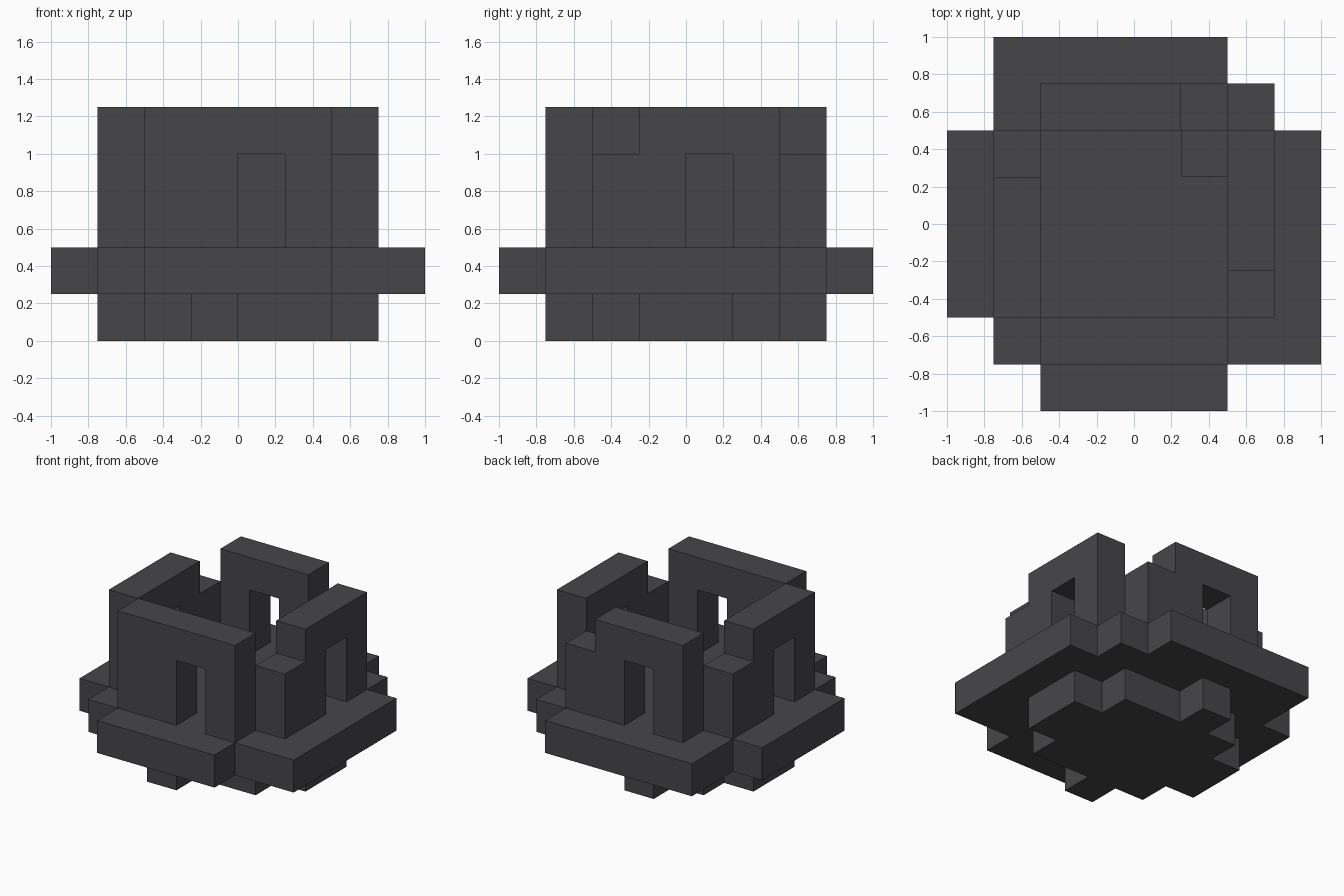
import bpy, bmesh, math
from mathutils import Matrix, Vector

cube = bpy.data.objects.get("Cube")
if cube:
    bpy.data.objects.remove(cube, do_unlink=True)

U = 0.25  # one block

stone = bpy.data.materials.new("dark_grey_stone")
stone.use_nodes = True
COLOUR = (0.062, 0.060, 0.066, 1)
stone.diffuse_color = COLOUR
stone.node_tree.nodes["Principled BSDF"].inputs["Base Color"].default_value = COLOUR


def prism(name, outline, offset, matrix=None):
    """Fill a closed outline of points, given in blocks, and extrude it."""
    bm = bmesh.new()
    face = bm.faces.new([bm.verts.new(Vector(p) * U) for p in outline])
    ext = bmesh.ops.extrude_face_region(bm, geom=[face], use_keep_orig=True)
    moved = [v for v in ext["geom"] if isinstance(v, bmesh.types.BMVert)]
    bmesh.ops.translate(bm, verts=moved, vec=Vector(offset) * U)
    if matrix:
        bm.transform(matrix)
    bmesh.ops.recalc_face_normals(bm, faces=bm.faces)
    mesh = bpy.data.meshes.new(name)
    bm.to_mesh(mesh)
    bm.free()
    mesh.materials.append(stone)
    obj = bpy.data.objects.new(name, mesh)
    bpy.context.collection.objects.link(obj)
    return obj


def plate(name, outline, z, height):
    return prism(name, [(x, y, z) for x, y in outline], (0, 0, height))


# Notched foundation
plate("foundation", [
    (3, -1), (3, 1), (2, 1), (2, 2), (0, 2), (0, 3), (-1, 3), (-1, 2),
    (-2, 2), (-2, 1), (-3, 1), (-3, -1), (-2, -1), (-2, -2), (-1, -2),
    (-1, -3), (0, -3), (0, -2), (2, -2), (2, -1)], 0, 1)

# Wide stepped floor slab
plate("floor_slab", [
    (-2, -4), (2, -4), (2, -3), (4, -3), (4, 2), (3, 2), (3, 3), (2, 3),
    (2, 4), (-3, 4), (-3, 2), (-4, 2), (-4, -2), (-3, -2), (-3, -3),
    (-2, -3)], 1, 1)

# Four walls with doorways, turned around the centre; all but the front are broken
DOORWAY = [(2, 5), (2, 2), (1, 2), (1, 4), (0, 4), (0, 2), (-2, 2)]
WHOLE_END = [(-2, 5)]
BROKEN_END = [(-2, 4), (-1, 4), (-1, 5)]
for turn, side in enumerate(("front", "right", "back", "left")):
    profile = DOORWAY + (BROKEN_END if turn else WHOLE_END)
    prism(side + "_wall", [(u, -3, z) for u, z in profile], (0, 1, 0),
          Matrix.Rotation(turn * math.pi / 2, 4, "Z"))

# Small block in the back corner of the room
plate("corner_block", [(1.02, 1.02), (2, 1.02), (2, 2), (1.02, 2)], 2, 1)
